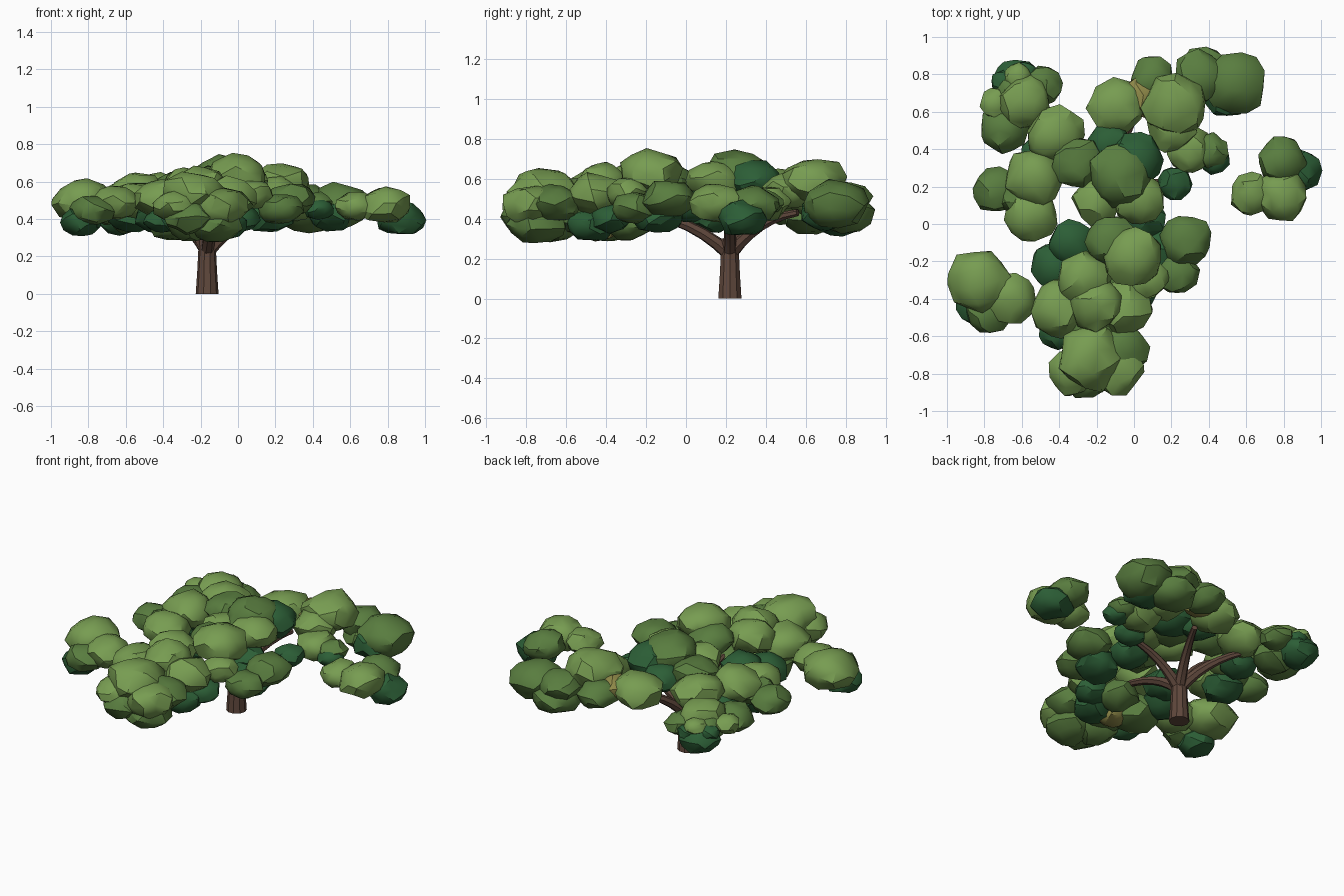
import bpy, bmesh, math, random
from mathutils import Vector, Euler

if "Cube" in bpy.data.objects:
    bpy.data.objects.remove(bpy.data.objects["Cube"])

random.seed(11)


def material(name, rgb):
    m = bpy.data.materials.new(name)
    m.diffuse_color = (*rgb, 1)
    m.use_nodes = True
    m.node_tree.nodes["Principled BSDF"].inputs["Base Color"].default_value = m.diffuse_color
    return m


bark = material("bark_brown", (0.115, 0.064, 0.045))
leaves = [material("leaf_light", (0.185, 0.335, 0.083)),
          material("leaf_mid", (0.10, 0.205, 0.05)),
          material("leaf_dark", (0.025, 0.112, 0.037)),
          material("leaf_yellow", (0.285, 0.26, 0.068))]


def finish(bm, name, mats, angle):
    bmesh.ops.recalc_face_normals(bm, faces=bm.faces)
    me = bpy.data.meshes.new(name)
    bm.to_mesh(me)
    bm.free()
    ob = bpy.data.objects.new(name, me)
    bpy.context.collection.objects.link(ob)
    for m in mats:
        me.materials.append(m)
    bpy.ops.object.select_all(action='DESELECT')
    ob.select_set(True)
    bpy.context.view_layer.objects.active = ob
    bpy.ops.object.shade_smooth_by_angle(angle=math.radians(angle))
    return ob


def tube(name, path, radii, sides):
    """Faceted tapered tube along a path, capped at both ends."""
    bm = bmesh.new()
    rings = []
    for i, p in enumerate(path):
        d = path[min(i + 1, len(path) - 1)] - path[max(i - 1, 0)]
        rot = Vector((0, 0, 1)).rotation_difference(d.normalized())
        rings.append([bm.verts.new(p + rot @ Vector((math.cos(a), math.sin(a), 0)) * radii[i])
                      for a in (2 * math.pi * k / sides for k in range(sides))])
    for r0, r1 in zip(rings, rings[1:]):
        for k in range(sides):
            j = (k + 1) % sides
            bm.faces.new((r0[k], r0[j], r1[j], r1[k]))
    bm.faces.new(rings[0])
    bm.faces.new(rings[-1])
    finish(bm, name, [bark], 20)


def clump(name, light=(), mid=(), dark=(), yellow=()):
    """Cluster of flattened, roughly faceted leaf puffs: (x, y, z, radius)."""
    bm = bmesh.new()
    for index, puffs in enumerate((light, mid, dark, yellow)):
        for x, y, z, r in puffs:
            before = set(bm.faces)
            turn = Euler([random.uniform(0, 6.28) for _ in range(3)]).to_matrix()
            verts = bmesh.ops.create_icosphere(bm, subdivisions=2, radius=1)["verts"]
            for v in verts:
                jitter = Vector([random.uniform(-0.1, 0.1) for _ in range(3)])
                p = turn @ (v.co + jitter) * random.uniform(0.99, 1.07) * r
                v.co = Vector((x + p.x, y + p.y, z + p.z * 0.7))
            for f in set(bm.faces) - before:
                f.material_index = index
    finish(bm, name, leaves, 32)


# Trunk, flaring slightly at the base and at the fork
base = Vector((-0.165, 0.22, 0))
tube("trunk", [base + Vector((0, 0, z)) for z in (0, 0.12, 0.24, 0.3)],
     [0.061, 0.053, 0.047, 0.052], 10)

# Arching branches from the fork to the leaf clumps
tips = [(0.2, 0.22, 0.43), (0.0, 0.56, 0.43), (-0.42, 0.5, 0.44),
        (-0.12, -0.24, 0.43), (-0.36, 0.3, 0.44)]
for n, tip in enumerate(tips):
    a, c = base + Vector((0, 0, 0.22)), Vector(tip)
    b = a.lerp(c, 0.4)
    b.z = 0.4
    ts = [i / 6 for i in range(7)]
    path = [a * (1 - t) ** 2 + b * 2 * t * (1 - t) + c * t * t for t in ts]
    tube(f"branch_{n + 1}", path, [0.036 - 0.018 * t for t in ts], 7)

# Canopy clumps
clump("front_foliage",
      light=[(-.24, -.71, .53, .17), (-.1, -.77, .47, .145), (-.33, -.79, .47, .12)],
      mid=[(-.06, -.66, .475, .13), (-.27, -.8, .41, .125), (-.12, -.75, .375, .14),
           (-.25, -.66, .38, .13)])

clump("middle_front_foliage",
      light=[(-.2, -.43, .575, .14), (-.4, -.45, .51, .15),
             (-.05, -.45, .52, .14), (-.27, -.29, .57, .14)],
      mid=[(-.22, -.54, .44, .17), (-.33, -.4, .39, .15), (-.12, -.28, .38, .12)],
      dark=[(-.41, -.58, .39, .09), (-.42, -.23, .42, .13), (-.33, -.1, .46, .125),
            (.01, -.38, .4, .1), (-.08, -.47, .37, .12)],
      yellow=[(-.2, -.44, .355, .1)])

clump("left_foliage",
      light=[(-.83, -.31, .495, .16), (-.66, -.4, .49, .13)],
      mid=[(-.78, -.47, .445, .115)],
      dark=[(-.84, -.43, .385, .11)])

clump("right_front_foliage",
      light=[(0, -.18, .635, .155), (.07, -.29, .53, .11)],
      mid=[(.28, -.09, .5, .13), (.23, -.26, .455, .115), (-.12, -.09, .585, .135)],
      dark=[(.06, .03, .46, .11), (.17, -.14, .42, .13)])

clump("crown_foliage",
      light=[(.02, .14, .59, .14), (-.2, .12, .57, .12)],
      mid=[(-.07, .26, .62, .17), (-.3, .33, .575, .135)],
      dark=[(.01, .34, .59, .15), (-.13, .43, .54, .11), (.22, .22, .455, .09)])

clump("right_foliage",
      light=[(.79, .15, .475, .135), (.63, .16, .47, .11)],
      mid=[(.79, .34, .47, .125)],
      dark=[(.87, .28, .4, .125)])

clump("back_foliage",
      light=[(.22, .64, .585, .165), (-.09, .63, .52, .15),
             (.29, .4, .475, .125), (.2, .52, .54, .13)],
      mid=[(.54, .75, .475, .165), (.38, .8, .42, .14),
           (.1, .77, .5, .12), (.41, .39, .48, .09), (.35, .79, .5, .13)],
      dark=[(.5, .7, .43, .13), (.43, .35, .45, .08)],
      yellow=[(.045, .68, .52, .105)])

clump("back_left_foliage",
      light=[(-.62, .79, .485, .07), (-.59, .65, .505, .135), (-.74, .64, .48, .08),
             (-.42, .48, .54, .15)],
      mid=[(-.49, .74, .455, .1), (-.69, .51, .455, .125), (-.58, .62, .42, .13),
           (-.66, .71, .47, .08)],
      dark=[(-.63, .76, .4, .12), (-.7, .76, .46, .06), (-.58, .81, .45, .06)])

clump("left_middle_foliage",
      light=[(-.53, .25, .54, .15), (-.55, .05, .495, .14)],
      mid=[(-.74, .18, .46, .12), (-.61, .16, .48, .12)],
      dark=[(-.5, .36, .45, .11), (-.57, .14, .415, .12)])
